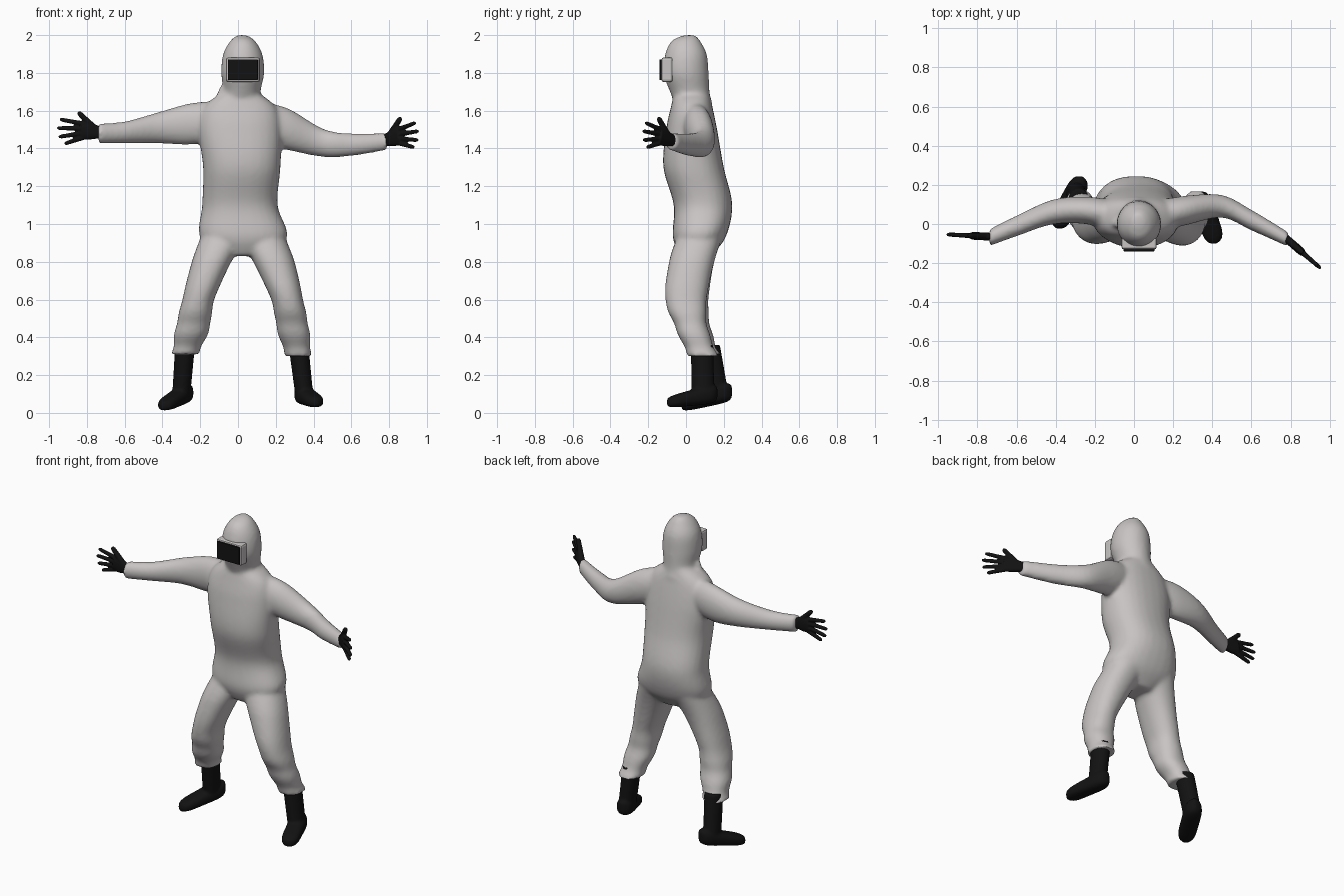
import bpy, bmesh, math
from mathutils import Vector

if "Cube" in bpy.data.objects:
    bpy.data.objects.remove(bpy.data.objects["Cube"], do_unlink=True)

X, Y, Z = Vector((1, 0, 0)), Vector((0, 1, 0)), Vector((0, 0, 1))


def material(name, colour):
    mat = bpy.data.materials.new(name)
    mat.use_nodes = True
    mat.diffuse_color = (*colour, 1)
    shader = mat.node_tree.nodes["Principled BSDF"]
    shader.inputs["Base Color"].default_value = (*colour, 1)
    shader.inputs["Roughness"].default_value = 0.8
    return mat


fabric = material("pale grey fabric", (0.58, 0.55, 0.55))
rubber = material("black rubber", (0.006, 0.006, 0.006))


def skin(bm, rings, power=2, sides=28):
    """Closed skin over rings given as (centre, half axis, half axis)."""
    def rounded(value):
        return math.copysign(abs(value) ** (2 / power), value)

    loops = []
    for centre, across, along in rings:
        angles = [math.tau * i / sides for i in range(sides)]
        loops.append([bm.verts.new(centre + across * rounded(math.cos(a)) + along * rounded(math.sin(a)))
                      for a in angles])
    for lower, upper in zip(loops, loops[1:]):
        for i in range(sides):
            bm.faces.new((lower[i - 1], lower[i], upper[i], upper[i - 1]))
    bm.faces.new(loops[0][::-1])
    bm.faces.new(loops[-1])


def flow(keys, t):
    """Smooth curve through any number of equally spaced keys."""
    span = len(keys) - 1
    i = min(int(t * span), span - 1)
    s = t * span - i
    before, a, b, after = (keys[min(max(j, 0), span)] for j in range(i - 1, i + 3))
    rise, fall = (b - before) / 2, (after - a) / 2
    gap = b - a
    return a + rise * s + (gap * 3 - rise * 2 - fall) * s ** 2 + (rise + fall - gap * 2) * s ** 3


def limb(bm, across, along, sections, power=2, folds=0, steps=40):
    """Smooth body part; a section is a centre and two half widths."""
    keys = [Vector(section) for section in sections]
    rings = []
    for step in range(steps + 1):
        t = step / steps
        key = flow(keys, t)
        # Gathered cloth ripples grow towards the far end
        ripple = 1 + folds * t ** 3 * math.cos(math.tau * 5 * (1 - t))
        rings.append((key.xyz if len(key) < 4 else Vector(key[:3]),
                      across * key[3] * ripple, along * key[4] * ripple))
    skin(bm, rings, power)


def finger(bm, start, end, radius):
    direction = (end - start).normalized()
    across = direction.cross(Z).normalized()
    along = direction.cross(across)
    rings = []
    for t in (0, 0.5, 0.9, 1):
        size = radius * (1 - t / 4) * (0.6 if t == 1 else 1)
        rings.append((start.lerp(end, t), across * size, along * size))
    skin(bm, rings, sides=12)


def finish(bm, name, mat):
    bmesh.ops.recalc_face_normals(bm, faces=bm.faces)
    mesh = bpy.data.meshes.new(name)
    bm.to_mesh(mesh)
    bm.free()
    part = bpy.data.objects.new(name, mesh)
    bpy.context.collection.objects.link(part)
    mesh.materials.append(mat)
    return part


def merge(part, voxel, rounds):
    """Fuse overlapping volumes into one soft surface."""
    remesh = part.modifiers.new("merge", 'REMESH')
    remesh.mode = 'VOXEL'
    remesh.voxel_size = voxel
    remesh.use_smooth_shade = True
    soften = part.modifiers.new("soften", 'SMOOTH')
    soften.factor = 0.5
    soften.iterations = rounds


# Suit torso, from the crotch to the neck
suit = bmesh.new()
limb(suit, X, Y, [
    (.03, .05, .83, .09, .08), (.03, .07, .93, .23, .14), (.01, .09, 1.1, .2, .155),
    (.02, .04, 1.3, .205, .16), (.01, .03, 1.5, .22, .135), (.01, .03, 1.62, .19, .11),
    (.01, .03, 1.7, .09, .09)], power=2.3)

# Hood with a loose collar
limb(suit, X, Y, [
    (.01, .04, 1.64, .12, .1), (.02, .02, 1.7, .1, .105), (.025, 0, 1.8, .114, .12),
    (.025, 0, 1.9, .104, .11), (.025, 0, 1.97, .065, .075), (.02, .02, 2, .025, .03)])
finger(suit, Vector((-.08, 0, 1.72)), Vector((-.11, 0, 1.65)), .02)

# Trouser legs with gathered ends
limb(suit, X, Y, [
    (-.07, .08, .95, .12, .12), (-.14, .03, .8, .105, .12), (-.21, .01, .6, .085, .11),
    (-.24, .04, .45, .09, .09), (-.28, .1, .31, .07, .08)], power=2.2, folds=.08)
limb(suit, X, Y, [
    (.12, .08, .95, .12, .12), (.19, .03, .8, .11, .12), (.26, 0, .6, .085, .11),
    (.29, .03, .45, .085, .085), (.32, .09, .3, .07, .08)], power=2.2, folds=.08)

# Sleeves
limb(suit, Y, Z, [
    (-.1, .04, 1.55, .08, .1), (-.25, .07, 1.53, .07, .11), (-.42, .06, 1.51, .063, .083),
    (-.6, -.01, 1.485, .053, .058), (-.74, -.07, 1.48, .043, .053)])
limb(suit, Y, Z, [
    (.12, .04, 1.54, .08, .11), (.27, .07, 1.5, .075, .11), (.45, .09, 1.43, .058, .075),
    (.6, .02, 1.42, .053, .06), (.79, -.08, 1.437, .038, .046)])
merge(finish(suit, "protective_suit", fabric), voxel=.012, rounds=8)


# Boots: straight shaft over a foot that tapers from heel to toe
def boot(name, shaft_top, ankle, heel, toe):
    bm = bmesh.new()
    limb(bm, X, Y, [(*shaft_top, .053, .06), (*ankle, .048, .06)], steps=6)
    heel, toe = Vector(heel), Vector(toe)
    side = (toe - heel).cross(Z).normalized()
    rings = []
    for step in range(25):
        t = step / 24
        end = max(1 - abs(2 * t - 1) ** 5, .02) ** .5
        height = .055 - .025 * t
        rings.append((heel.lerp(toe, t) + Z * height, side * .053 * end, Z * height * (1 + end) / 2))
    skin(bm, rings, power=2.6)
    merge(finish(bm, name, rubber), voxel=.008, rounds=4)


boot("right_boot", (-.28, .12, .36), (-.3, .165, .1), heel=(-.26, .24, .06), toe=(-.4, -.02, .005))
boot("left_boot", (.32, .085, .36), (.35, .09, .1), heel=(.33, .165, .05), toe=(.42, -.1, .025))


# Gloves: flat palm, four fanned fingers and a raised thumb
def glove(name, wrist, knuckles):
    bm = bmesh.new()
    wrist, knuckles = Vector(wrist), Vector(knuckles)
    forward = (knuckles - wrist).normalized()
    flat = forward.cross(Z).normalized()
    up = flat.cross(forward)
    palm = [(wrist.lerp(knuckles, t), wide) for t, wide in ((-.3, .03), (.1, .035), (.6, .046), (1, .042))]
    limb(bm, up, flat, [(*centre, wide, .02) for centre, wide in palm], power=2.4)

    def digit(start, angle, length, radius):
        reach = forward * math.cos(angle) + up * math.sin(angle)
        finger(bm, start, start + reach * length, radius)

    for i in range(4):
        root = knuckles - forward * .02 + up * (.034 - .023 * i)
        digit(root, .06 - .17 * i, .15 - .01 * (i - 1) ** 2, .014)
    digit(wrist.lerp(knuckles, .3) + up * .02, .65, .12, .018)
    merge(finish(bm, name, rubber), voxel=.005, rounds=2)


glove("right_glove", wrist=(-.735, -.065, 1.485), knuckles=(-.83, -.06, 1.497))
glove("left_glove", wrist=(.785, -.08, 1.445), knuckles=(.86, -.145, 1.468))


# Visor: pale frame around a dark window
def block(name, centre, size, mat, bevel):
    bm = bmesh.new()
    bmesh.ops.create_cube(bm, size=1)
    bmesh.ops.scale(bm, vec=size, verts=bm.verts)
    bmesh.ops.translate(bm, vec=centre, verts=bm.verts)
    bmesh.ops.bevel(bm, geom=bm.edges[:], offset=bevel, segments=2, affect='EDGES', profile=.5)
    finish(bm, name, mat)


block("visor_frame", (.026, -.1, 1.817), (.18, .06, .13), fabric, bevel=.012)
block("visor_window", (.026, -.125, 1.817), (.158, .03, .11), rubber, bevel=.004)
